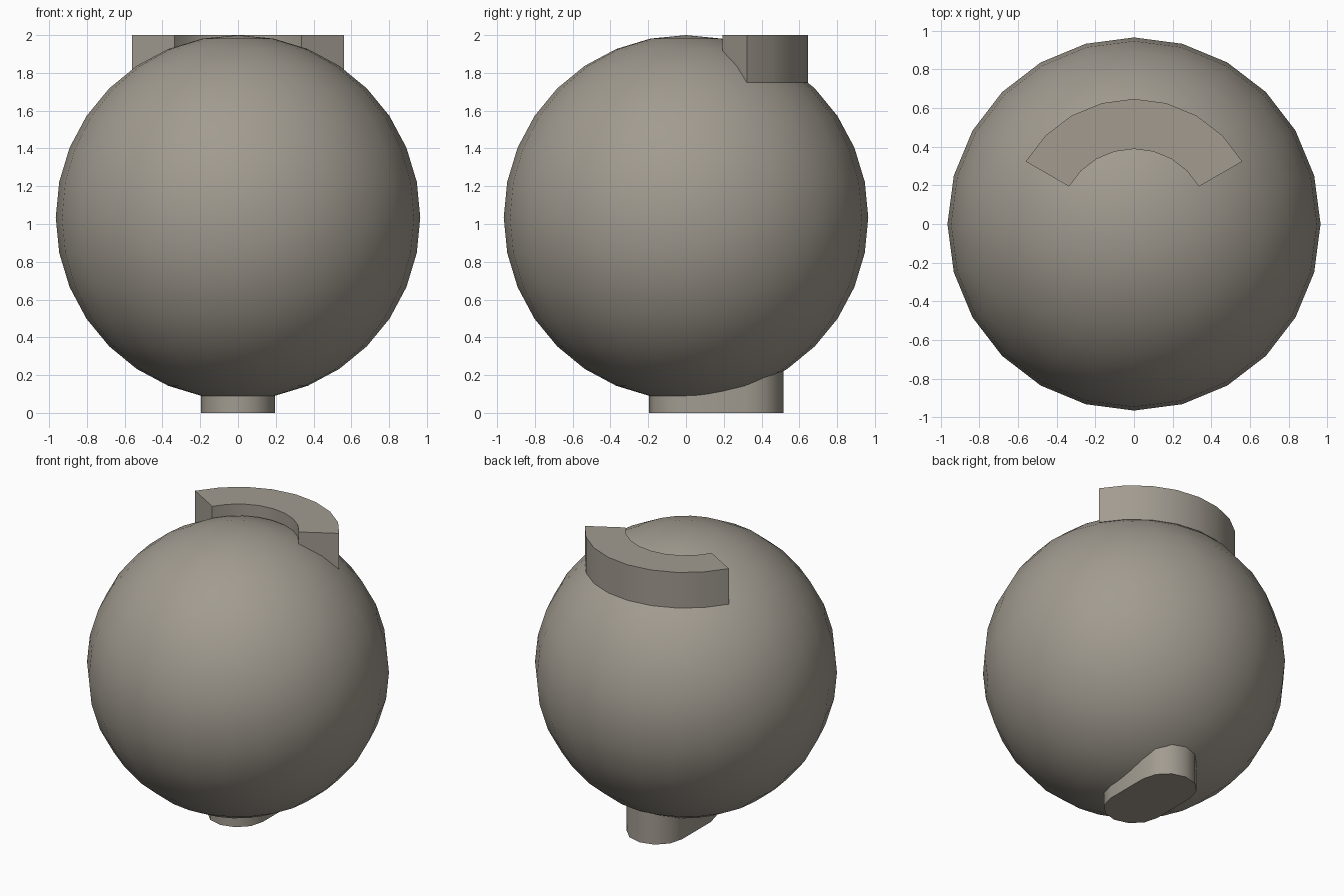
import bpy, bmesh, math

if "Cube" in bpy.data.objects:
    bpy.data.objects.remove(bpy.data.objects["Cube"])

R = 0.965          # ball radius
CZ = 2.0 - R       # ball centre height

mat = bpy.data.materials.new("warm grey")
mat.diffuse_color = (0.36, 0.33, 0.28, 1)
mat.use_nodes = True
mat.node_tree.nodes["Principled BSDF"].inputs["Base Color"].default_value = mat.diffuse_color


def finish(name, bm):
    bmesh.ops.recalc_face_normals(bm, faces=bm.faces)
    mesh = bpy.data.meshes.new(name)
    bm.to_mesh(mesh)
    bm.free()
    mesh.materials.append(mat)
    ob = bpy.data.objects.new(name, mesh)
    bpy.context.collection.objects.link(ob)
    bpy.ops.object.select_all(action='DESELECT')
    ob.select_set(True)
    bpy.context.view_layer.objects.active = ob
    bpy.ops.object.shade_smooth_by_angle(angle=math.radians(40))
    return ob


def prism(name, outline, z0, z1):
    bm = bmesh.new()
    face = bm.faces.new([bm.verts.new((x, y, z0)) for x, y in outline])
    top = bmesh.ops.extrude_face_region(bm, geom=[face], use_keep_orig=True)
    verts = [v for v in top["geom"] if isinstance(v, bmesh.types.BMVert)]
    bmesh.ops.translate(bm, verts=verts, vec=(0, 0, z1 - z0))
    return finish(name, bm)


def arc(r, a0, a1, n, cy=0.0):
    angles = [math.radians(a0 + (a1 - a0) * i / n) for i in range(n + 1)]
    return [(r * math.cos(a), cy + r * math.sin(a)) for a in angles]


# round body
bm = bmesh.new()
bmesh.ops.create_uvsphere(bm, u_segments=24, v_segments=16, radius=R)
bmesh.ops.translate(bm, verts=bm.verts, vec=(0, 0, CZ))
finish("ball_body", bm)

# curved ridge on top, towards the back
prism("top_ridge", arc(0.647, 30, 150, 8) + arc(0.388, 150, 30, 8), 1.75, 2.0)

# capsule-shaped foot underneath, running to the back
prism("foot", arc(0.195, 0, 180, 6, 0.32) + arc(0.195, 180, 360, 6), 0.0, 0.25)
